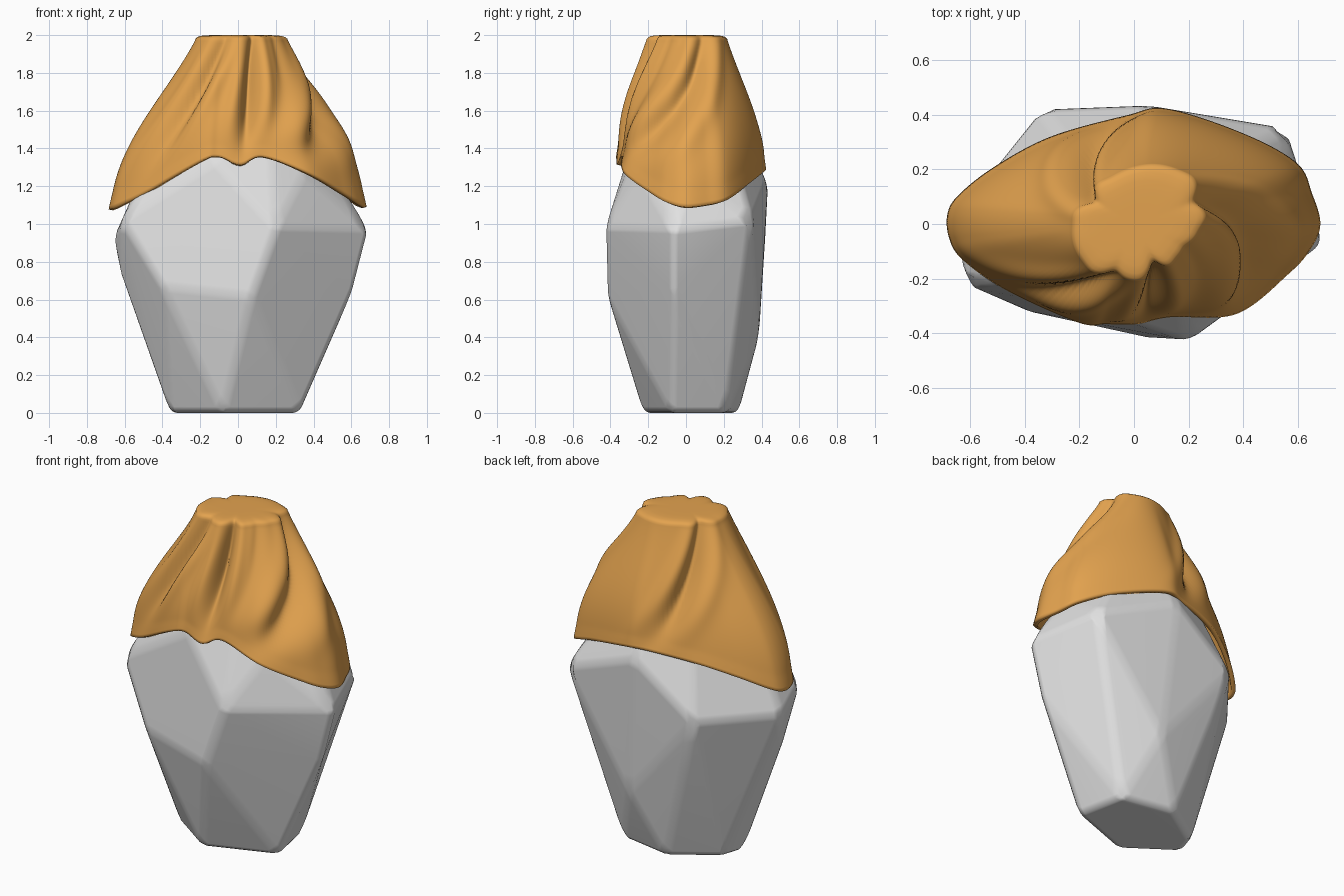
import bpy, bmesh, math
from mathutils import Vector

cube = bpy.data.objects.get("Cube")
if cube:
    bpy.data.objects.remove(cube)


def material(name, rgb):
    m = bpy.data.materials.new(name)
    m.use_nodes = True
    m.diffuse_color = (*rgb, 1)
    m.node_tree.nodes["Principled BSDF"].inputs["Base Color"].default_value = (*rgb, 1)
    return m


def finish(name, bm, mat):
    mesh = bpy.data.meshes.new(name)
    bmesh.ops.recalc_face_normals(bm, faces=bm.faces)
    bm.to_mesh(mesh)
    bm.free()
    ob = bpy.data.objects.new(name, mesh)
    bpy.context.collection.objects.link(ob)
    mesh.materials.append(mat)
    mesh.shade_smooth()
    return ob


# Faceted stone: hull of its corners with softened edges
base = [(-.365, -.03), (-.32, .11), (-.06, .28), (.27, .22), (.33, -.08), (-.08, -.23)]
body = [(.07, -.42, .62), (-.4, -.32, .67), (-.62, -.05, .72), (.61, -.07, .64),
        (.12, .385, .39), (-.25, .38, .62), (.2, -.43, .98), (-.615, -.225, 1.02),
        (-.66, .02, .92), (.695, -.07, .97), (.56, .35, 1.02), (-.34, .42, .94),
        (.05, .435, 1.23), (-.12, -.32, 1.33), (.35, -.24, 1.27),
        (-.5, 0, 1.28), (.52, .03, 1.25)]
crown = [(-.16, -.14, 1.7), (.16, -.14, 1.7), (.14, .16, 1.7), (-.14, .16, 1.7)]
bm = bmesh.new()
for p in [(x, y, 0) for x, y in base] + body + crown:
    bm.verts.new(p)
hull = bmesh.ops.convex_hull(bm, input=bm.verts)
bmesh.ops.delete(bm, geom=list({v for v in hull["geom_interior"] + hull["geom_unused"]
                                if isinstance(v, bmesh.types.BMVert)}), context='VERTS')
bmesh.ops.dissolve_limit(bm, angle_limit=math.radians(4), verts=bm.verts, edges=bm.edges)
stone = finish("stone", bm, material("pale grey stone", (.75, .75, .75)))
bevel = stone.modifiers.new("soft_edges", 'BEVEL')
bevel.width = .035
bevel.segments = 3
bevel.limit_method = 'ANGLE'
bevel.angle_limit = math.radians(6)
stone.modifiers.new("even_shading", 'WEIGHTED_NORMAL')

# Cloth: hem outline (x, y, z), anticlockwise from the +x tip
hem = [Vector(p) for p in [
    (.675, 0, 1.09), (.645, .11, 1.1), (.59, .22, 1.13), (.4, .325, 1.21), (.12, .415, 1.285),
    (-.03, .39, 1.285), (-.3, .315, 1.25), (-.5, .21, 1.18), (-.63, .11, 1.11),
    (-.675, .04, 1.08), (-.67, -.05, 1.08), (-.62, -.13, 1.1),
    (-.46, -.24, 1.18), (-.2, -.355, 1.33), (-.1, -.36, 1.355), (.01, -.36, 1.315),
    (.13, -.335, 1.355), (.37, -.325, 1.27), (.56, -.18, 1.16), (.64, -.09, 1.11)]]
# Folds: angle at top and hem, width in degrees, depth
folds = [(-72, -86, 7, .07), (22, -48, 9, .065), (248, 200, 8, .05),
         (152, 95, 9, .065), (-32, -62, 7, .015)]
SIDES, ROWS = 240, 44
RIM = 1.97


def spline(points, s):
    i = int(s)
    t = s - i
    a, b, c, d = (points[(i + k) % len(points)] for k in (-1, 0, 1, 2))
    return b + (c - a) * (t / 2) + (2 * a - 5 * b + 4 * c - d) * (t * t / 2) \
        + (3 * b - a - 3 * c + d) * (t ** 3 / 2)


def cloth_point(k, t):
    edge = spline(hem, k / SIDES * len(hem))
    angle = math.atan2(edge.y, edge.x)
    # Gathered top is wider along one diagonal; the hem follows its outline
    skew = math.cos(2 * (angle - math.radians(42)))
    wide = 1 + .12 * skew
    top = Vector((.235 * wide * math.cos(angle) + .015,
                  .208 * wide * math.sin(angle) + .01, RIM))
    # Cloth bulges low down where it drapes over the stone
    bulge = .15 + .04 * skew
    f = t + bulge * math.sin(math.pi * t ** 1.45)
    p = top.lerp(edge, f)
    p.z = top.z + (edge.z - top.z) * t
    dent = 0
    for a0, a1, width, depth in folds:
        mid = math.radians(a0 + (a1 - a0) * t)
        off = math.degrees(math.remainder(angle - mid, math.tau))
        fade = (.5 + .8 * math.sin(math.pi * min(1, t * 1.1))) * (1 - t ** 3)
        dent += depth * fade * (math.exp(-(off / width) ** 2)
                                - .3 * math.exp(-((abs(off) - 2.2 * width) / width) ** 2))
    out = Vector((math.cos(angle), math.sin(angle), 0))
    # Small turned-out lip along the hem
    return p + out * (.006 * max(0, t - .9) * 10 - dent)


bm = bmesh.new()
rings = []
for scale, z in ((.3, 2.0), (.55, 2.0), (.72, 1.999), (.86, 1.996), (.94, 1.99), (.985, 1.981)):
    ring = []
    for k in range(SIDES):
        p = cloth_point(k, 0)
        ring.append(bm.verts.new((p.x * scale, p.y * scale, z)))
    rings.append(ring)
for r in range(ROWS + 1):
    rings.append([bm.verts.new(cloth_point(k, r / ROWS)) for k in range(SIDES)])
bm.faces.new(rings[0])
for upper, lower in zip(rings, rings[1:]):
    for k in range(SIDES):
        n = (k + 1) % SIDES
        bm.faces.new((upper[k], lower[k], lower[n], upper[n]))
cloth = finish("cloth_cover", bm, material("ochre cloth", (.77, .365, .078)))
thick = cloth.modifiers.new("thickness", 'SOLIDIFY')
thick.thickness = .025
thick.offset = -1
